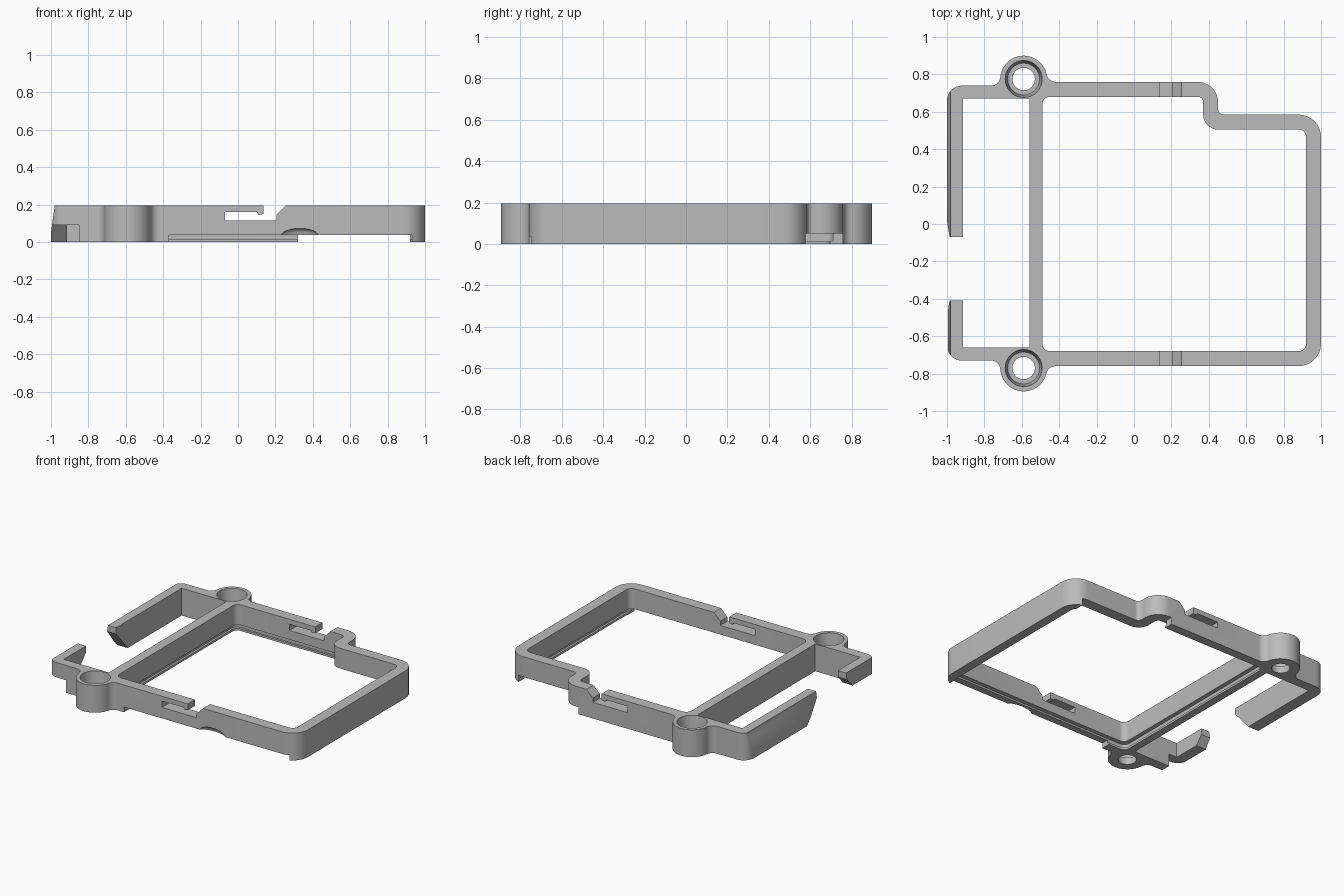
import bpy, bmesh, math
from mathutils import Vector

if "Cube" in bpy.data.objects:
    bpy.data.objects.remove(bpy.data.objects["Cube"])

HEIGHT = 0.195
BOSS_X, BOSS_R, FILLET = -0.59, 0.125, 0.05

grey = bpy.data.materials.new("plain grey")
grey.use_nodes = True
grey.diffuse_color = (0.5, 0.5, 0.5, 1)
grey.node_tree.nodes["Principled BSDF"].inputs["Base Color"].default_value = (0.5, 0.5, 0.5, 1)


def finish(name, bm):
    bmesh.ops.recalc_face_normals(bm, faces=bm.faces)
    mesh = bpy.data.meshes.new(name)
    bm.to_mesh(mesh)
    bm.free()
    mesh.materials.append(grey)
    ob = bpy.data.objects.new(name, mesh)
    bpy.context.collection.objects.link(ob)
    return ob


def prism(name, points, low, high, axis="z"):
    """Extrude a flat outline along an axis."""
    place = {"z": lambda a, b, t: (a, b, t),
             "y": lambda a, b, t: (a, t, b),
             "x": lambda a, b, t: (t, a, b)}[axis]
    bm = bmesh.new()
    rings = [[bm.verts.new(place(a, b, t)) for a, b in points] for t in (low, high)]
    for ring in rings:
        bm.faces.new(ring)
    for i in range(len(points)):
        j = i - 1
        bm.faces.new((rings[0][j], rings[0][i], rings[1][i], rings[1][j]))
    return finish(name, bm)


def rounded(corners, steps=8):
    """Round the right-angled corners, each given as x, y, radius."""
    out = []
    for i, (x, y, r) in enumerate(corners):
        p = Vector((x, y))
        if r <= 0:
            out.append((x, y))
            continue
        u = (Vector(corners[i - 1][:2]) - p).normalized()
        v = (Vector(corners[(i + 1) % len(corners)][:2]) - p).normalized()
        c = p + (u + v) * r
        for k in range(steps + 1):
            a = math.pi / 2 * k / steps
            q = c - r * (v * math.cos(a) + u * math.sin(a))
            out.append((q.x, q.y))
    return out


def box(name, x0, x1, y0, y1, z0, z1):
    return prism(name, [(x0, y0), (x1, y0), (x1, y1), (x0, y1)], z0, z1)


def cone(name, x, y, r_low, r_high, low, high):
    bm = bmesh.new()
    bmesh.ops.create_cone(bm, cap_ends=True, segments=48, radius1=r_low,
                          radius2=r_high, depth=high - low)
    bmesh.ops.translate(bm, verts=bm.verts, vec=(x, y, (low + high) / 2))
    return finish(name, bm)


def combine(body, other, operation):
    mod = body.modifiers.new(operation, "BOOLEAN")
    mod.operation, mod.object, mod.solver = operation, other, "EXACT"
    bpy.context.view_layer.objects.active = body
    bpy.ops.object.modifier_apply(modifier=mod.name)
    bpy.data.objects.remove(other)


def opening(d):
    """Outline of the main opening, grown by d."""
    return rounded([(-0.49 - d, -0.68 - d, 0.04), (0.92 + d, -0.68 - d, 0.04),
                    (0.92 + d, 0.505 + d, 0.04), (0.37 + d, 0.505 + d, 0.08 - d),
                    (0.37 + d, 0.68 + d, 0.03), (-0.49 - d, 0.68 + d, 0.04)])


def fillet(name, cy, line, side, s):
    """Concave blend between a boss and the wall beside it."""
    dy = line + FILLET - cy
    dx = math.sqrt((BOSS_R + FILLET) ** 2 - dy ** 2)
    fx = BOSS_X + side * dx
    sweep = math.pi / 2 - math.atan2(dy, dx)
    pts = [(BOSS_X, line - 0.03), (fx, line - 0.03)]
    for k in range(9):
        a = sweep * k / 8
        pts.append((fx - side * FILLET * math.sin(a), line + FILLET - FILLET * math.cos(a)))
    pts.append((BOSS_X, cy))
    return prism(name, [(x, s * y) for x, y in pts], 0, HEIGHT)


# Solid outline of the frame, the clip arms and the screw bosses
frame = prism("clip_frame", rounded([
    (-0.55, -0.76, 0), (1, -0.76, 0.12), (1, 0.585, 0.12),
    (0.45, 0.585, 0.03), (0.45, 0.76, 0.11), (-0.55, 0.76, 0)]), 0, HEIGHT)
combine(frame, prism("arms", rounded([
    (-1, -0.73, 0.08), (-0.52, -0.73, 0), (-0.52, 0.74, 0), (-1, 0.74, 0.08)]),
    0, HEIGHT), "UNION")
bosses = [(1, 0.775, 0.74), (-1, 0.77, 0.73)]
for s, cy, arm_line in bosses:
    combine(frame, cone("boss", BOSS_X, s * cy, BOSS_R, BOSS_R, 0, HEIGHT), "UNION")
    combine(frame, fillet("wall_fillet", cy, 0.76, 1, s), "UNION")
    combine(frame, fillet("arm_fillet", cy, arm_line, -1, s), "UNION")

# Main opening with its snap groove, and the side opening
cutters = [
    prism("main_opening", opening(0), -0.1, 0.3),
    prism("groove_lip", opening(0.015), -0.1, 0.03),
    prism("groove", opening(0.03), 0.015, 0.05),
    box("side_opening", -0.915, -0.56, -0.66, 0.67, -0.1, 0.3),
]

# Gap between the two hooks with undercut tips, and the raised front hook
cutters.append(prism("hook_gap", [
    (-0.41, 0.3), (-0.41, 0.15), (-0.55, -0.01), (0.07, -0.01),
    (-0.07, 0.15), (-0.07, 0.3)], -1.1, -0.8, "x"))
cutters.append(box("hook_relief", -1.1, -0.85, -0.9, -0.2, -0.1, 0.09))

# Leaning outer face of the hooks
cutters.append(prism("hook_lean", [
    (-1.1, 0.05), (-1, 0.05), (-0.98, HEIGHT), (-0.97, 0.27), (-1.1, 0.27)],
    -1, 1, "y"))

# Latch slots through front and back walls
cutters.append(prism("latch_slot", [
    (-0.07, 0.115), (0.205, 0.115), (0.205, 0.145), (0.255, HEIGHT), (0.255, 0.25),
    (0.135, 0.25), (0.135, 0.15), (0.11, 0.145), (0.1, 0.16), (-0.07, 0.16)],
    -1, 1, "y"))

# Raised undersides of the front and back walls
cutters.append(box("front_relief", -0.37, 0.93, -0.95, -0.6, -0.1, 0.037))
cutters.append(box("back_relief", 0.32, 0.92, 0.45, 0.95, -0.1, 0.05))

# Finger dent in the lower front wall
bm = bmesh.new()
bmesh.ops.create_uvsphere(bm, u_segments=32, v_segments=16, radius=1)
bmesh.ops.scale(bm, verts=bm.verts, vec=(0.1, 0.035, 0.04))
bmesh.ops.translate(bm, verts=bm.verts, vec=(0.33, -0.765, 0.034))
cutters.append(finish("finger_dent", bm))

# Screw holes and tapered counterbores
for s, cy, arm_line in bosses:
    cutters.append(cone("screw_hole", BOSS_X, s * cy, 0.06, 0.06, -0.1, 0.3))
    cutters.append(cone("counterbore", BOSS_X, s * cy, 0.085, 0.103, 0.05, 0.24))

for cutter in cutters:
    combine(frame, cutter, "DIFFERENCE")

# Smooth the curves, keep the edges crisp
bpy.ops.object.select_all(action="DESELECT")
frame.select_set(True)
bpy.context.view_layer.objects.active = frame
bpy.ops.object.shade_smooth_by_angle(angle=math.radians(30))
